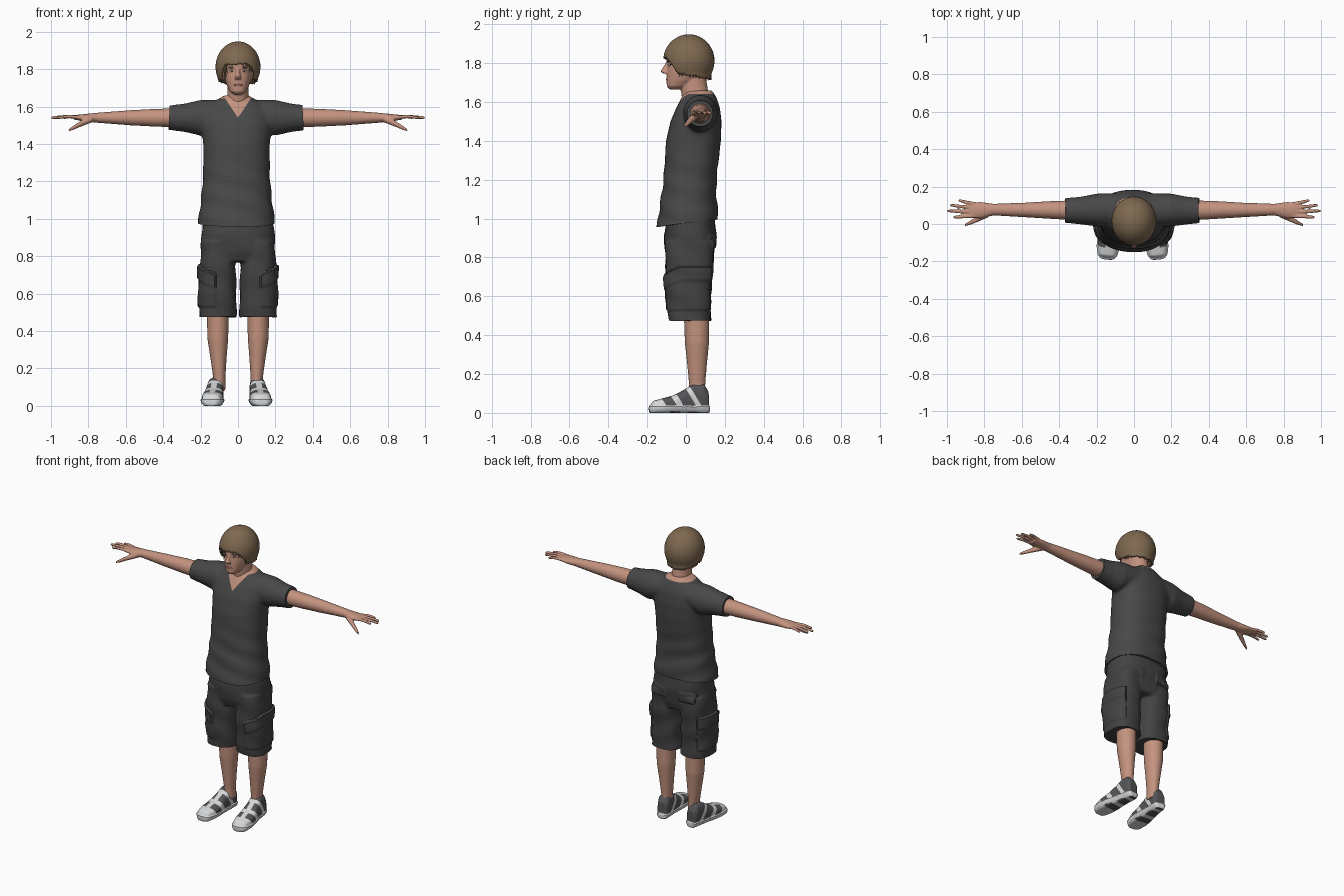
import bpy, bmesh, math, random
from mathutils import Matrix, Vector

random.seed(4)
cube = bpy.data.objects.get("Cube")
if cube:
    bpy.data.objects.remove(cube)


def material(name, r, g, b):
    m = bpy.data.materials.new(name)
    m.use_nodes = True
    m.diffuse_color = (r, g, b, 1)
    m.node_tree.nodes["Principled BSDF"].inputs["Base Color"].default_value = (r, g, b, 1)
    return m


SKIN = material("skin", .55, .29, .21)
SHIRT = material("shirt charcoal", .065, .065, .065)
SHORTS = material("shorts charcoal", .055, .055, .056)
HAIR = material("light brown hair", .21, .14, .08)
WHITE = material("shoe white", .68, .69, .7)
DARK = material("shoe grey", .09, .09, .095)
LIPS = material("lips", .42, .17, .14)
IRIS = material("iris", .05, .05, .06)


def loft(bm, axis, stations, power=2.0, n=32):
    """Skin closed superellipse rings (x, y, z, radius, radius) set across an axis."""
    u, v = [i for i in range(3) if i != axis]
    rings = []
    for x, y, z, ru, rv in stations:
        ring = []
        for k in range(n):
            a = math.tau * k / n
            p = Vector((x, y, z))
            c, s = math.cos(a), math.sin(a)
            p[u] += ru * math.copysign(abs(c) ** (2 / power), c)
            p[v] += rv * math.copysign(abs(s) ** (2 / power), s)
            ring.append(bm.verts.new(p))
        rings.append(ring)
    for r, q in zip(rings, rings[1:]):
        for k in range(n):
            j = (k + 1) % n
            bm.faces.new((r[k], r[j], q[j], q[k]))
    bm.faces.new(rings[0])
    bm.faces.new(rings[-1])


def slab(z, front, back, half, x=0):
    """Horizontal body section from its front, back and half width."""
    return (x, (front + back) / 2, z, half, (back - front) / 2)


def ball(bm, place, size):
    m = Matrix.Translation(place) @ Matrix.Diagonal((*size, 1))
    bmesh.ops.create_uvsphere(bm, u_segments=20, v_segments=12, radius=1, matrix=m)


def fuse(bm, voxel, smooth):
    """Merge overlapping forms into one smooth skin."""
    bmesh.ops.recalc_face_normals(bm, faces=bm.faces)
    me = bpy.data.meshes.new("form")
    bm.to_mesh(me)
    bm.free()
    ob = bpy.data.objects.new("form", me)
    bpy.context.collection.objects.link(ob)
    mod = ob.modifiers.new("Remesh", "REMESH")
    mod.mode, mod.voxel_size = "VOXEL", voxel
    mod = ob.modifiers.new("Smooth", "SMOOTH")
    mod.iterations = smooth
    out = bmesh.new()
    out.from_object(ob, bpy.context.evaluated_depsgraph_get())
    bpy.data.objects.remove(ob)
    bpy.data.meshes.remove(me)
    return out


def cut(bm, point, normal, trim=False):
    geom = bm.verts[:] + bm.edges[:] + bm.faces[:]
    bmesh.ops.bisect_plane(bm, geom=geom, plane_co=point, plane_no=normal, clear_outer=trim)
    if trim:
        bmesh.ops.holes_fill(bm, edges=[e for e in bm.edges if e.is_boundary], sides=0)


def push(bm, amount):
    """Move each vertex along its normal by a rule."""
    bm.normal_update()
    for v, d in [(v, amount(v.co)) for v in bm.verts]:
        v.co += v.normal * d


def add(name, bm, *mats):
    bmesh.ops.recalc_face_normals(bm, faces=bm.faces)
    for f in bm.faces:
        f.smooth = True
    for e in bm.edges:
        e.smooth = e.calc_face_angle(0) < math.radians(45)
    me = bpy.data.meshes.new(name)
    bm.to_mesh(me)
    bm.free()
    for m in mats:
        me.materials.append(m)
    ob = bpy.data.objects.new(name, me)
    bpy.context.collection.objects.link(ob)
    return ob


# Shirt: trunk and sleeves fused, then trimmed at hem and cuffs
bm = bmesh.new()
loft(bm, 2, [slab(*s, x=-.008) for s in (
    (.92, -.155, .168, .212), (1.05, -.137, .163, .197), (1.15, -.122, .155, .184),
    (1.25, -.112, .162, .178), (1.4, -.103, .18, .178), (1.5, -.08, .183, .188),
    (1.57, -.05, .175, .18), (1.62, -.025, .158, .13), (1.66, -.005, .135, .065))], 2.3)
for s in (1, -1):
    loft(bm, 0, [(s * .06, .075, 1.56, .09, .075), (s * .2, .075, 1.54, .088, .096),
                 (s * .28, .072, 1.54, .075, .077), (s * .4, .072, 1.54, .063, .061)])
bm = fuse(bm, .01, 8)
cut(bm, (0, 0, .975), (0, .12, -1), True)
cut(bm, (.35, 0, 1.5), (1, 0, .05), True)
cut(bm, (-.37, 0, 1.5), (-1, 0, .05), True)
push(bm, lambda p: .003 * math.sin(48 * p.z + 14 * p.x + 9 * p.y) * max(0, min(1, (1.4 - p.z) * 4)))
for s in (1, -1):
    cut(bm, (0, 0, 1.54), (s * 1.5, 0, -1))
cut(bm, (0, 0, 1.642), (0, 0, 1))
for f in bm.faces:
    c = f.calc_center_median()
    vneck = c.y < .05 and c.z > 1.54 + 1.5 * abs(c.x)
    f.material_index = int(vneck or c.z > 1.642)
add("shirt", bm, SHIRT, SKIN)

# Shorts: hips and two wide legs, with raised cargo pockets
bm = bmesh.new()
loft(bm, 2, [slab(1.03, -.1, .15, .185), slab(.92, -.112, .155, .195),
             slab(.82, -.108, .148, .2), slab(.77, -.09, .13, .19)], 2.5)
for s in (1, -1):
    loft(bm, 2, [slab(*t, x=s * .108) for t in (
        (.88, -.105, .145, .088), (.74, -.105, .14, .096),
        (.6, -.1, .128, .099), (.44, -.085, .128, .1))], 2.5)
bm = fuse(bm, .008, 6)
cut(bm, (0, 0, .475), (0, 0, -1), True)


def pocket(p):
    fold = .0025 * math.sin(40 * p.z + 20 * p.y + 12 * p.x)
    turn = math.atan2(p.y - .03, abs(p.x) - .108)
    if -1.5 < turn < 1 and abs(p.x) > .1:
        slope = .05 * max(0, -turn - .5)
        if .68 < p.z + slope < .755:
            return .013 + fold
        if .53 < p.z < .7:
            return .007 + fold
    if p.y > .08 and .05 < abs(p.x) < .16 and .85 < p.z < .91:
        return .007
    return fold


push(bm, pocket)
add("cargo_shorts", bm, SHORTS)

# Head with nose, ears and neck
bm = bmesh.new()
loft(bm, 2, [slab(*t) for t in (
    (1.665, -.085, -.02, .022), (1.68, -.099, .01, .043), (1.71, -.1, .06, .059),
    (1.745, -.099, .1, .071), (1.787, -.095, .115, .077), (1.82, -.102, .12, .08),
    (1.86, -.096, .118, .078), (1.9, -.07, .1, .06), (1.92, -.04, .07, .035))], 2.2)
loft(bm, 2, [slab(1.56, -.01, .14, .075), slab(1.63, -.022, .118, .06),
             slab(1.68, -.03, .11, .056), slab(1.74, -.02, .1, .055)])
loft(bm, 2, [(0, -.092, 1.805, .008, .01), (0, -.103, 1.775, .011, .018),
             (0, -.109, 1.758, .016, .024), (0, -.1, 1.746, .018, .018)], n=16)
for s in (1, -1):
    ball(bm, (s * .08, .02, 1.77), (.011, .02, .032))
add("head", fuse(bm, .005, 4), SKIN)

# Facial details
bm = bmesh.new()
ball(bm, (0, -.095, 1.715), (.024, .007, .007))
add("lips", bm, LIPS)
for s, side in ((1, "left"), (-1, "right")):
    for part, y, z, size, mat in (("eye", -.084, 1.789, (.013, .006, .006), WHITE),
                                  ("iris", -.088, 1.789, (.005, .004, .005), IRIS),
                                  ("eyebrow", -.09, 1.808, (.02, .006, .004), HAIR)):
        bm = bmesh.new()
        ball(bm, (s * .032, y, z), size)
        add(side + "_" + part, bm, mat)


# Hair: a cap to the hairline covered in tapered locks
def hair_point(az, t, k=1.0):
    r = math.sin(t) if t < math.pi / 2 else max(math.sin(t), .86)
    return Vector((.108 * k * r * math.sin(az), .015 - .12 * k * r * math.cos(az),
                   1.812 + .124 * k * math.cos(t)))


def hairline(az):
    c = math.cos(az)
    return math.radians(124 - 40 * max(0, min(1, (c - .45) / .35)) - 14 * min(c, 0))


bm = bmesh.new()
rows, cols = 14, 64
grid = []
for k in range(cols):
    az = math.tau * k / cols
    end = hairline(az) + random.uniform(-.05, .07)
    grid.append([bm.verts.new(hair_point(az, end * (j + .1) / rows)) for j in range(rows + 1)])
for a, b in zip(grid, grid[1:] + grid[:1]):
    for j in range(rows):
        bm.faces.new((a[j], a[j + 1], b[j + 1], b[j]))
bm.faces.new([col[0] for col in grid])
add("hair_cap", bm, HAIR).modifiers.new("Thickness", "SOLIDIFY").thickness = .012

locks = bpy.data.curves.new("hair_locks", "CURVE")
locks.dimensions = "3D"
locks.bevel_depth, locks.bevel_resolution, locks.use_fill_caps = .011, 2, True
for k in range(110):
    az = math.tau * k / 110 + random.uniform(-.1, .1)
    start, end = random.uniform(.1, 1), hairline(az) + random.uniform(-.12, .16)
    sweep = random.uniform(-.35, .35)
    sp = locks.splines.new("POLY")
    sp.points.add(8)
    for j, p in enumerate(sp.points):
        f = j / 8
        co = hair_point(az + sweep * f * f, start + (end - start) * f, .93 + .06 * f ** 3)
        p.co = (*co, 1)
        p.radius = max(.08, math.sin(math.pi * (.15 + .85 * f)))
    sp.use_smooth = True
locks.materials.append(HAIR)
bpy.context.collection.objects.link(bpy.data.objects.new("hair_locks", locks))

FINGERS = ((.105, .94, .125), (.085, .985, .1), (.064, 1.0, .07), (.043, .968, .037))
for s, side in ((1, "left"), (-1, "right")):
    # Arm, hand and spread fingers
    bm = bmesh.new()
    loft(bm, 0, [(s * x, y, z, a, b) for x, y, z, a, b in (
        (.3, .073, 1.54, .054, .052), (.45, .075, 1.54, .047, .047), (.58, .075, 1.54, .039, .04),
        (.75, .077, 1.54, .031, .027), (.82, .074, 1.54, .044, .02), (.875, .074, 1.542, .041, .012))])
    for base, tip, end in FINGERS:
        loft(bm, 0, [(s * .84, base, 1.542, .011, .01), (s * (.84 + tip) / 2, (base + end) / 2, 1.547, .01, .009),
                     (s * (tip - .008), end, 1.541, .008, .008), (s * tip, end, 1.54, .004, .004)], n=12)
    loft(bm, 0, [(s * .78, .055, 1.533, .02, .018), (s * .84, .025, 1.508, .016, .016),
                 (s * .88, .005, 1.487, .011, .012), (s * .905, -.006, 1.474, .006, .007)], n=12)
    add(side + "_arm", fuse(bm, .005, 3), SKIN)

    # Lower leg
    bm = bmesh.new()
    loft(bm, 2, [slab(z, f, b, w, s * x) for z, f, b, w, x in (
        (.6, -.015, .12, .06, .11), (.47, -.01, .12, .058, .108), (.36, -.006, .119, .056, .108),
        (.25, .006, .108, .043, .104), (.15, .015, .1, .033, .1), (.08, .015, .1, .034, .1))])
    add(side + "_leg", fuse(bm, .008, 4), SKIN)

    # Trainer with flared sole and panelled upper
    bm = bmesh.new()
    loft(bm, 1, [(0, y, h / 2, w, h / 2) for y, h, w in (
        (-.185, .04, .028), (-.168, .062, .047), (-.12, .075, .057), (-.06, .092, .055),
        (0, .125, .047), (.04, .152, .044), (.09, .152, .041), (.116, .11, .032))], 2.8)
    bm = fuse(bm, .006, 4)
    push(bm, lambda p: .006 if p.z < .034 else 0)
    for v in bm.verts:
        v.co.z = max(v.co.z, 0)
    cut(bm, (0, 0, .037), (0, 0, 1))
    cut(bm, (0, 0, .136), (0, 0, 1))
    bands = (-.085, -.03, .005, .07, .098)
    for b in bands:
        cut(bm, (0, b, 0), (0, 1, .6))
    bm.normal_update()
    for f in bm.faces:
        c = f.calc_center_median()
        panel = sum(c.y + .6 * c.z > b for b in bands) % 2 == 1
        tongue = abs(c.x) < .016 and c.y < .01
        if c.z < .037:
            f.material_index = int(f.normal.z < -.7 and panel)
        else:
            f.material_index = int((panel and not tongue) or c.z > .136)
    shoe = add(side + "_shoe", bm, WHITE, DARK)
    shoe.matrix_world = Matrix.Translation((s * .118 - .008, 0, 0)) @ Matrix.Rotation(s * .1, 4, "Z")
